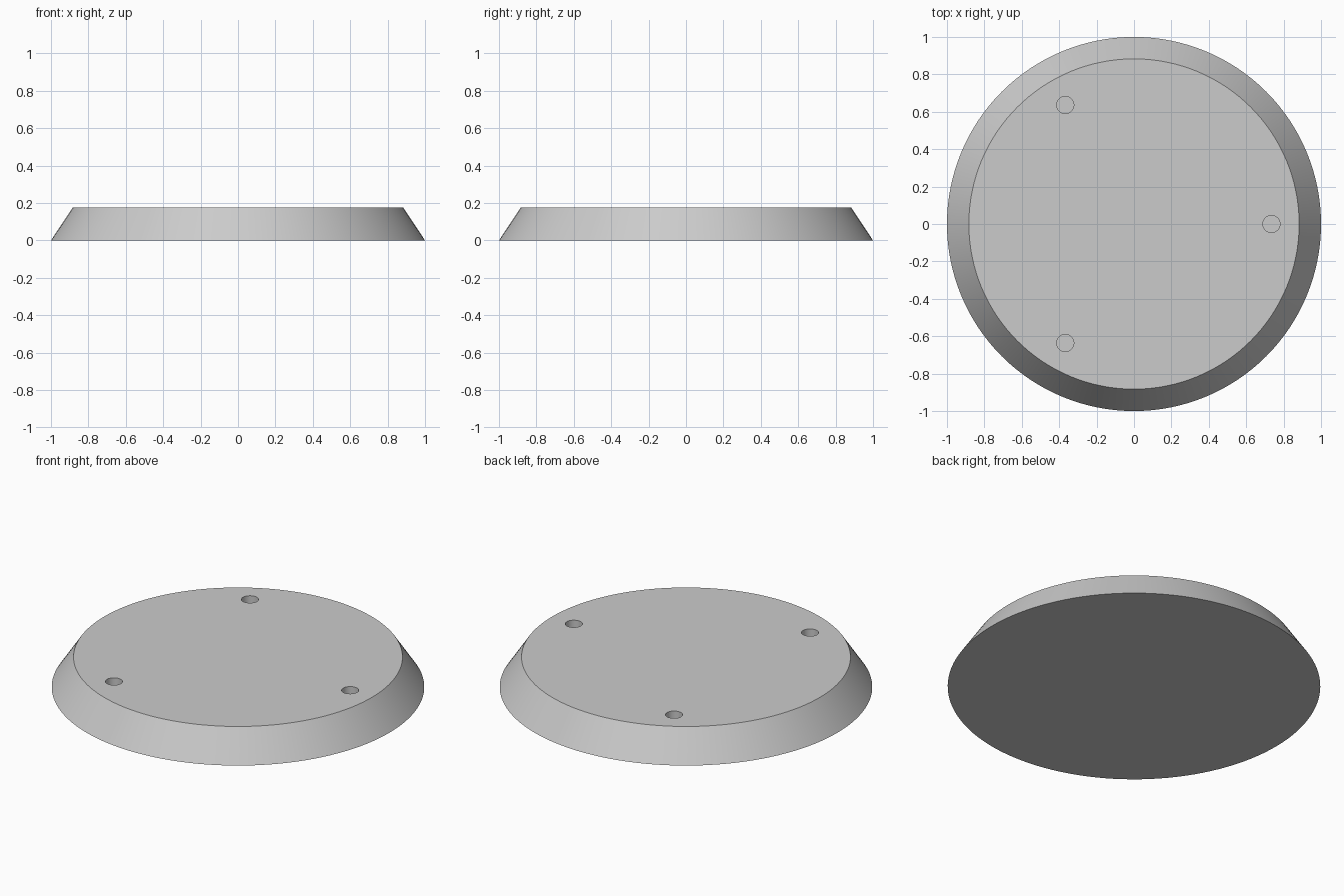
import bpy
from math import cos, sin, tau, radians

cube = bpy.data.objects.get("Cube")
if cube:
    bpy.data.objects.remove(cube, do_unlink=True)

HEIGHT = 0.177
BASE_RADIUS = 1.0
TOP_RADIUS = 0.883
HOLE_RADIUS = 0.046
HOLE_RING = 0.735
HOLE_DEPTH = 0.1
HOLES = 3

grey = bpy.data.materials.new("light_grey")
grey.use_nodes = True
colour = (0.6, 0.6, 0.6, 1)
grey.diffuse_color = colour
grey.node_tree.nodes["Principled BSDF"].inputs["Base Color"].default_value = colour

# Tapered round base
bpy.ops.mesh.primitive_cone_add(vertices=128, radius1=BASE_RADIUS, radius2=TOP_RADIUS,
                                depth=HEIGHT, location=(0, 0, HEIGHT / 2))
base = bpy.context.object
base.name = "round_base"
base.data.materials.append(grey)

# Blind holes, evenly spaced around the top
for i in range(HOLES):
    angle = tau * i / HOLES
    bpy.ops.mesh.primitive_cylinder_add(
        vertices=32, radius=HOLE_RADIUS, depth=2 * HOLE_DEPTH,
        location=(HOLE_RING * cos(angle), HOLE_RING * sin(angle), HEIGHT))
    cutter = bpy.context.object
    cutter.name = "hole_cutter"
    cutter.hide_render = True
    cutter.data.materials.append(grey)

    bpy.ops.object.select_all(action='DESELECT')
    base.select_set(True)
    bpy.context.view_layer.objects.active = base
    cut = base.modifiers.new("hole", 'BOOLEAN')
    cut.operation = 'DIFFERENCE'
    cut.solver = 'EXACT'
    cut.object = cutter
    bpy.ops.object.modifier_apply(modifier=cut.name)
    bpy.data.objects.remove(cutter, do_unlink=True)

# Smooth round walls with crisp rims
bpy.ops.object.shade_smooth_by_angle(angle=radians(30))
